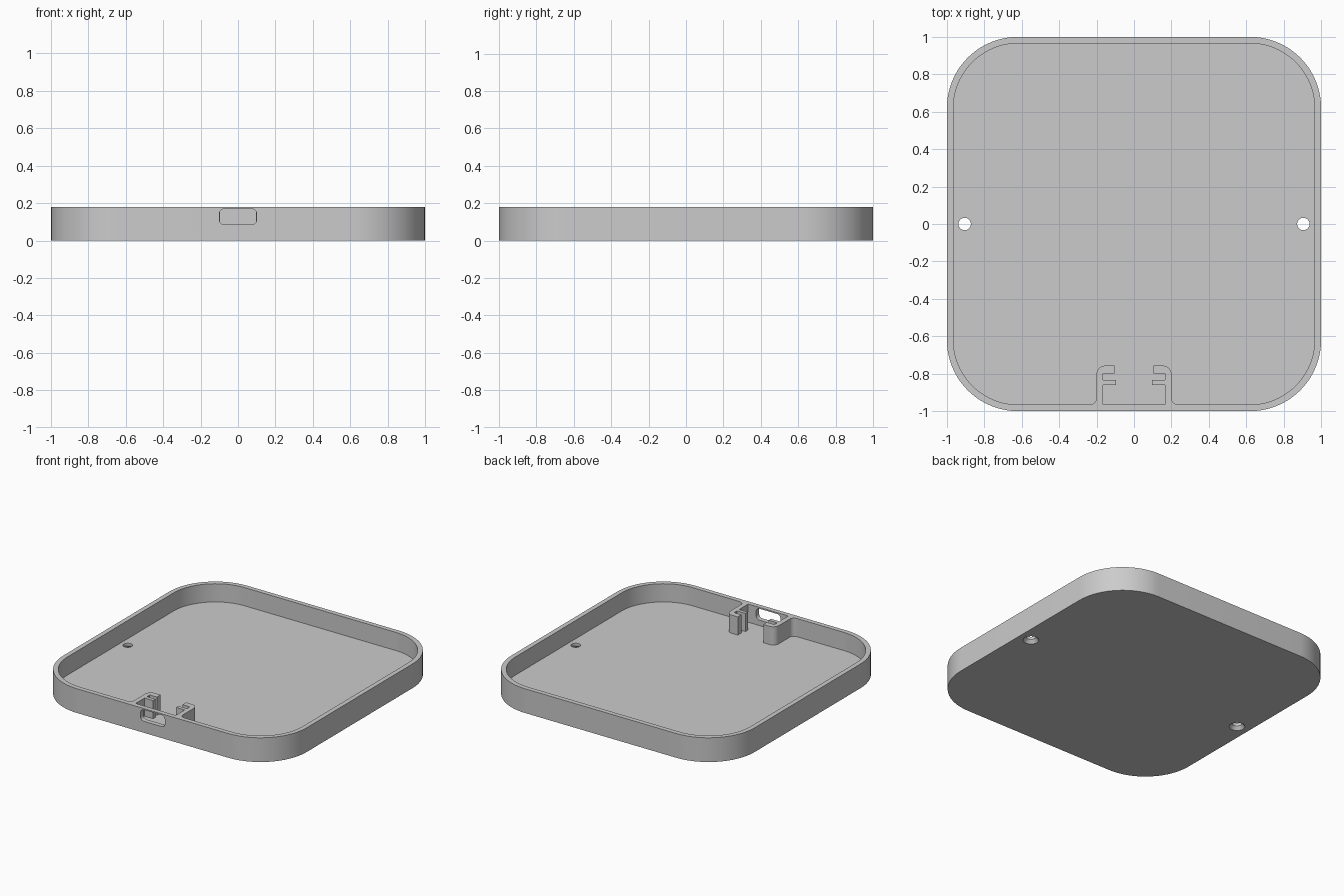
import bpy, bmesh, math
from mathutils import Vector

old = bpy.data.objects.get("Cube")
if old:
    bpy.data.objects.remove(old, do_unlink=True)

HEIGHT, FLOOR = 0.18, 0.045
INNER = 0.965

grey = bpy.data.materials.new("plain grey")
grey.use_nodes = True
grey.diffuse_color = (0.6, 0.6, 0.6, 1)
grey.node_tree.nodes["Principled BSDF"].inputs["Base Color"].default_value = (0.6, 0.6, 0.6, 1)


def fillet(corners, steps=20):
    """Round the square corners of an outline given as (x, y, radius)."""
    points = []
    for i, (x, y, r) in enumerate(corners):
        p = Vector((x, y))
        if r == 0:
            points.append(p)
            continue
        a = (Vector(corners[i - 1][:2]) - p).normalized()
        b = (Vector(corners[(i + 1) % len(corners)][:2]) - p).normalized()
        centre = p + (a + b) * r
        for k in range(steps + 1):
            t = math.pi / 2 * k / steps
            points.append(centre - b * r * math.cos(t) - a * r * math.sin(t))
    return points


def finish(name, bm):
    bmesh.ops.recalc_face_normals(bm, faces=bm.faces[:])
    mesh = bpy.data.meshes.new(name)
    bm.to_mesh(mesh)
    bm.free()
    mesh.materials.append(grey)
    obj = bpy.data.objects.new(name, mesh)
    bpy.context.collection.objects.link(obj)
    return obj


def prism(name, outline, z0, z1):
    bm = bmesh.new()
    face = bm.faces.new([bm.verts.new((p.x, p.y, z0)) for p in outline])
    top = bmesh.ops.extrude_face_region(bm, geom=[face])["geom"]
    verts = [v for v in top if isinstance(v, bmesh.types.BMVert)]
    bmesh.ops.translate(bm, verts=verts, vec=(0, 0, z1 - z0))
    return finish(name, bm)


def cone(name, x, r0, r1, z0, z1):
    bm = bmesh.new()
    bmesh.ops.create_cone(bm, cap_ends=True, segments=40, radius1=r0, radius2=r1, depth=z1 - z0)
    bmesh.ops.translate(bm, verts=bm.verts[:], vec=(x, 0, (z0 + z1) / 2))
    return finish(name, bm)


def rectangle(x0, x1, y0, y1, r):
    return [(x0, y0, r), (x1, y0, r), (x1, y1, r), (x0, y1, r)]


# Outer tray block
tray = prism("tray", fillet(rectangle(-1, 1, -1, 1, 0.38)), 0, HEIGHT)

# Cavity outline, leaving the two hooked board holders standing on the front wall
half = [
    (0.165, -INNER, 0), (0.165, -0.86, 0), (0.095, -0.86, 0), (0.095, -0.833, 0),
    (0.165, -0.833, 0), (0.165, -0.80, 0), (0.105, -0.80, 0), (0.105, -0.757, 0),
    (0.20, -0.757, 0.045), (0.20, -INNER, 0.035),
    (INNER, -INNER, 0.345), (INNER, INNER, 0.345),
]
mirrored = [(-x, y, r) for x, y, r in reversed(half)]
cutters = [prism("cavity_cutter", fillet(half + mirrored), FLOOR, HEIGHT + 0.1)]

# Port opening in the front wall
slot = prism("port_cutter", fillet(rectangle(-0.1, 0.1, 0.085, 0.17, 0.028), 8), 0.93, 1.1)
slot.rotation_euler.x = math.pi / 2
cutters.append(slot)

# Countersunk screw holes
for side in (-1, 1):
    x = side * 0.905
    cutters.append(cone("screw_hole_cutter", x, 0.033, 0.033, -0.1, 0.1))
    cutters.append(cone("countersink_cutter", x, 0.061, 0.033, -0.01, 0.025))

bpy.context.view_layer.update()
bpy.ops.object.select_all(action='DESELECT')
bpy.context.view_layer.objects.active = tray
tray.select_set(True)
for cutter in cutters:
    cutter.hide_render = True
    mod = tray.modifiers.new("cut", 'BOOLEAN')
    mod.operation = 'DIFFERENCE'
    mod.solver = 'EXACT'
    mod.object = cutter
    bpy.ops.object.modifier_apply(modifier=mod.name)
    bpy.data.objects.remove(cutter, do_unlink=True)

bpy.ops.object.shade_smooth_by_angle(angle=math.radians(30))
